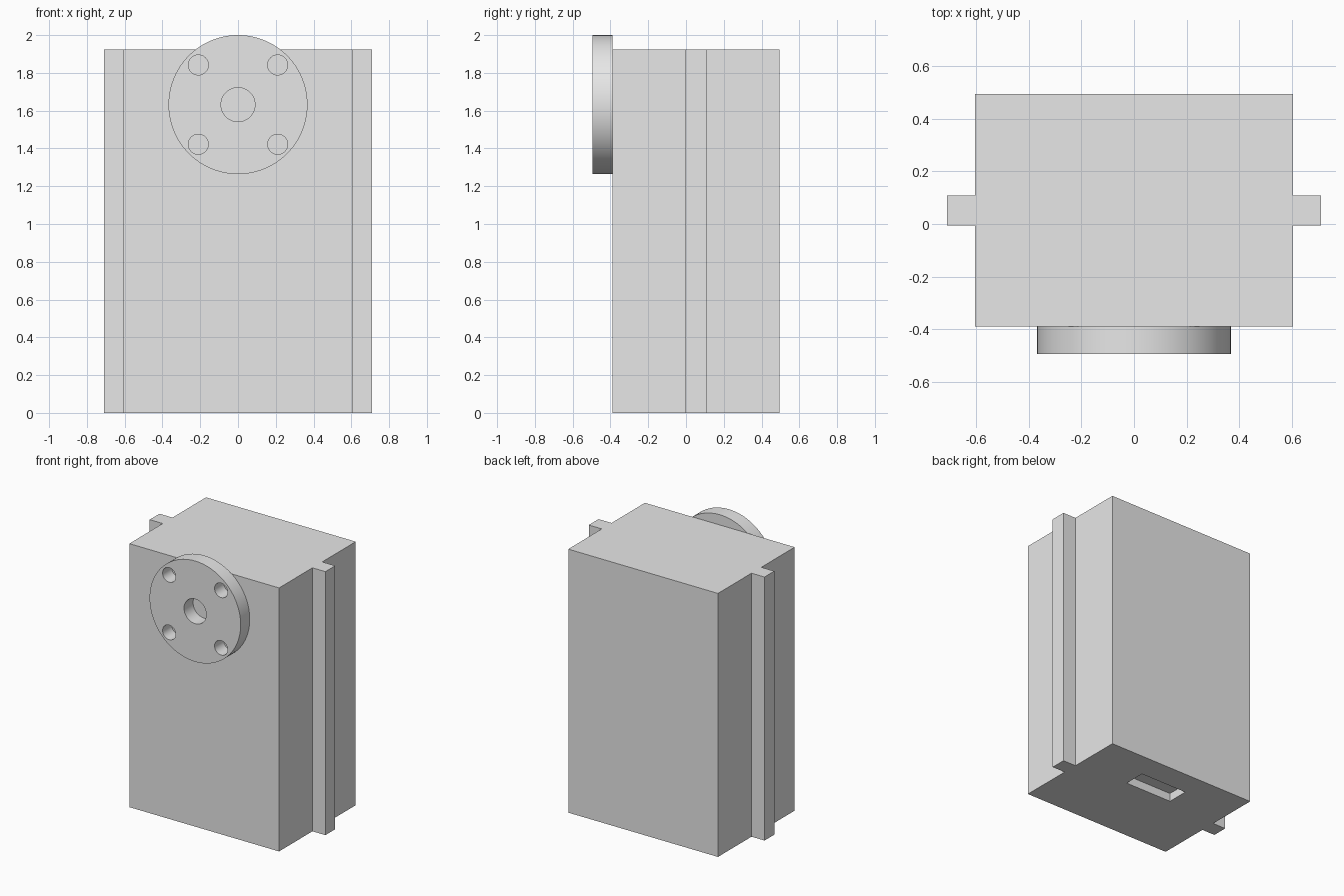
import bpy
import bmesh
from math import radians, pi
from mathutils import Matrix, Vector

if "Cube" in bpy.data.objects:
    bpy.data.objects.remove(bpy.data.objects["Cube"], do_unlink=True)

HEIGHT = 1.925
FRONT, BACK = -0.39, 0.495
DISC_FRONT = -0.495
DISC_Z = 1.632

grey = bpy.data.materials.new("plain_grey")
grey.use_nodes = True
colour = (0.8, 0.8, 0.8, 1)
grey.diffuse_color = colour
grey.node_tree.nodes["Principled BSDF"].inputs["Base Color"].default_value = colour


def finish(name, bm):
    bmesh.ops.recalc_face_normals(bm, faces=bm.faces)
    mesh = bpy.data.meshes.new(name)
    bm.to_mesh(mesh)
    bm.free()
    mesh.materials.append(grey)
    obj = bpy.data.objects.new(name, mesh)
    bpy.context.collection.objects.link(obj)
    return obj


def extruded(name, outline, height):
    bm = bmesh.new()
    face = bm.faces.new([bm.verts.new((x, y, 0)) for x, y in outline])
    top = bmesh.ops.extrude_face_region(bm, geom=[face])["geom"]
    verts = [v for v in top if isinstance(v, bmesh.types.BMVert)]
    bmesh.ops.translate(bm, verts=verts, vec=(0, 0, height))
    return finish(name, bm)


def box(name, low, high):
    low, high = Vector(low), Vector(high)
    bm = bmesh.new()
    bmesh.ops.create_cube(bm, size=1, matrix=Matrix.Translation((low + high) / 2)
                          @ Matrix.Diagonal((*(high - low), 1)))
    return finish(name, bm)


def cylinder(name, radius, x, z, y0, y1, sides):
    bm = bmesh.new()
    place = Matrix.Translation((x, (y0 + y1) / 2, z)) @ Matrix.Rotation(pi / 2, 4, "X")
    bmesh.ops.create_cone(bm, cap_ends=True, segments=sides, radius1=radius,
                          radius2=radius, depth=y1 - y0, matrix=place)
    return finish(name, bm)


def activate(obj):
    bpy.ops.object.select_all(action="DESELECT")
    obj.select_set(True)
    bpy.context.view_layer.objects.active = obj


def cut(obj, cutter):
    cutter.hide_render = True
    mod = obj.modifiers.new("cut", "BOOLEAN")
    mod.operation, mod.solver, mod.object = "DIFFERENCE", "EXACT", cutter
    activate(obj)
    bpy.ops.object.modifier_apply(modifier=mod.name)
    bpy.data.objects.remove(cutter, do_unlink=True)


# Housing with a full-height rail on each side
half = [(0.605, FRONT), (0.605, -0.005), (0.71, -0.005),
        (0.71, 0.108), (0.605, 0.108), (0.605, BACK)]
housing = extruded("housing", half + [(-x, y) for x, y in reversed(half)], HEIGHT)

# Shallow rectangular socket in the underside
cut(housing, box("socket_cutter", (-0.19, 0.15, -0.1), (0.19, 0.31, 0.06)))

# Round mounting disc with a centre bore and four bolt holes
disc = cylinder("mounting_disc", 0.368, 0, DISC_Z, DISC_FRONT, FRONT, 96)
holes = [(0.09, 0, 0)] + [(0.053, sx * 0.21, sz * 0.21) for sx in (-1, 1) for sz in (-1, 1)]
for radius, x, z in holes:
    cut(disc, cylinder("hole_cutter", radius, x, DISC_Z + z,
                       DISC_FRONT - 0.1, FRONT + 0.1, 48))
activate(disc)
bpy.ops.object.shade_smooth_by_angle(angle=radians(30))
